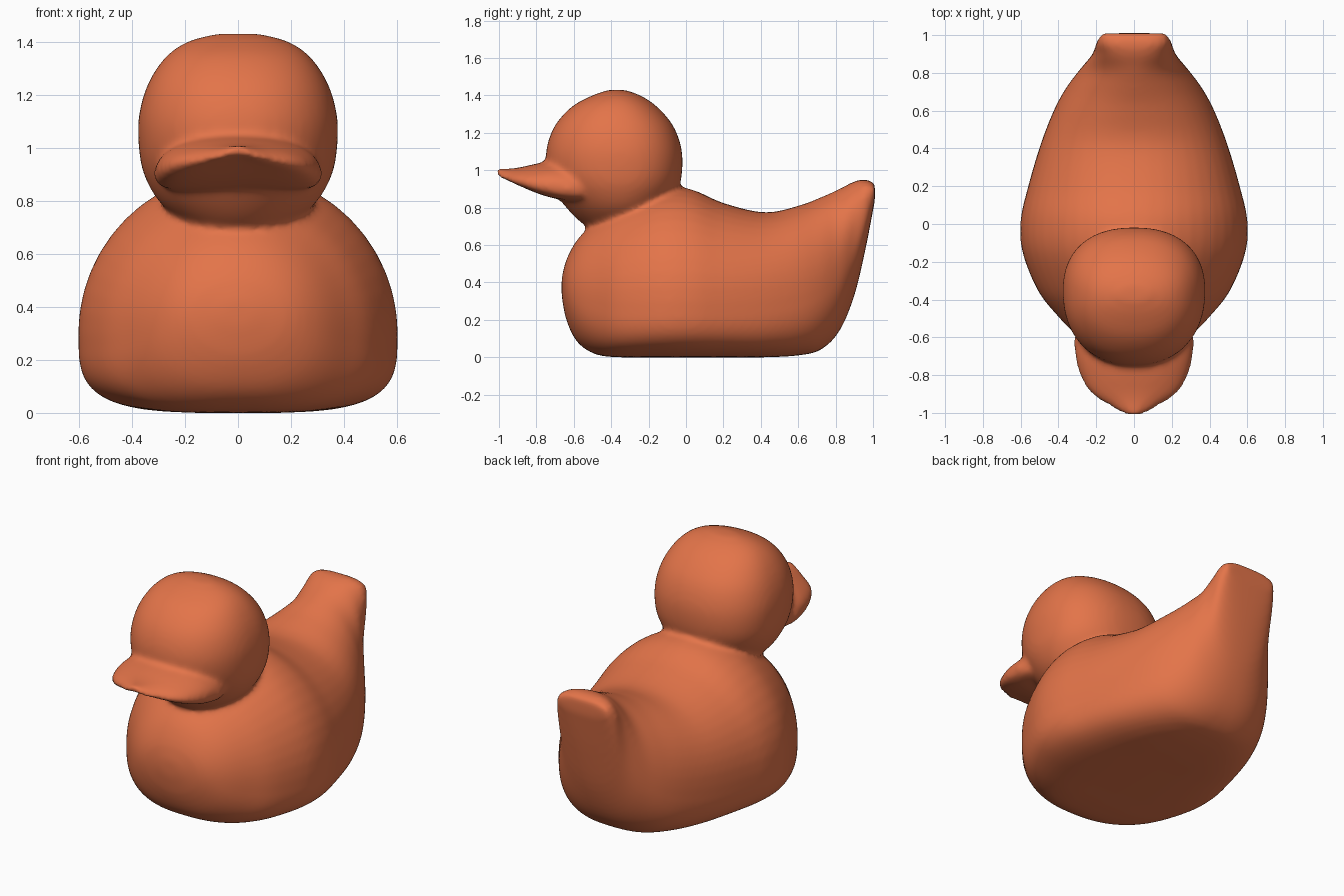
import bpy
import bmesh
from math import cos, sin, pi, copysign

old = bpy.data.objects.get("Cube")
if old:
    bpy.data.objects.remove(old, do_unlink=True)

SIDES = 48
STEPS = 5

paint = bpy.data.materials.new("warm orange")
paint.use_nodes = True
colour = (0.77, 0.175, 0.067, 1)
paint.diffuse_color = colour
shader = next(n for n in paint.node_tree.nodes if n.type == "BSDF_PRINCIPLED")
shader.inputs["Base Color"].default_value = colour


def refine(rows):
    """Pass a smooth curve through the key sections."""
    padded = [rows[0]] + rows + [rows[-1]]
    result = []
    for i in range(len(rows) - 1):
        for step in range(STEPS):
            t = step / STEPS
            result.append([
                b + t / 2 * (c - a + t * (2 * a - 5 * b + 4 * c - d
                                          + t * (3 * (b - c) + d - a)))
                for a, b, c, d in zip(*padded[i:i + 4])])
    return result + [list(rows[-1])]


def power(value, exponent):
    return copysign(abs(value) ** (2 / exponent), value)


def loft(name, rows, upright=False, droop=0):
    """Rows: station, low, middle, high, half width, low and high squareness."""
    bm = bmesh.new()
    rings = []
    for station, low, mid, high, width, n_low, n_high in refine(rows):
        ring = []
        for k in range(SIDES):
            angle = 2 * pi * k / SIDES
            n = n_high if sin(angle) >= 0 else n_low
            x = width * power(cos(angle), n)
            reach = high - mid if sin(angle) >= 0 else mid - low
            h = mid + reach * power(sin(angle), n)
            h -= droop * (x / width) ** 2
            ring.append(bm.verts.new((x, h, station) if upright
                                     else (x, station, h)))
        rings.append(ring)
    for first, second in zip(rings, rings[1:]):
        for k in range(SIDES):
            j = (k + 1) % SIDES
            bm.faces.new((first[k], first[j], second[j], second[k]))
    bm.faces.new(rings[0])
    bm.faces.new(rings[-1])
    bmesh.ops.recalc_face_normals(bm, faces=bm.faces)
    mesh = bpy.data.meshes.new(name)
    bm.to_mesh(mesh)
    bm.free()
    mesh.materials.append(paint)
    obj = bpy.data.objects.new(name, mesh)
    bpy.context.collection.objects.link(obj)
    return obj


# Flat-bottomed body, swept from breast to raised tail
body = loft("body", [
    (-.665, .33, .37, .42, .06, 2, 2),
    (-.64, .2, .36, .52, .2, 2, 2),
    (-.58, .08, .33, .63, .31, 2.4, 2),
    (-.48, .015, .31, .73, .41, 3, 2),
    (-.35, 0, .3, .82, .51, 3.5, 2),
    (-.15, 0, .3, .9, .59, 3.6, 2),
    (.02, 0, .3, .9, .6, 3.6, 2),
    (.2, 0, .3, .825, .56, 3.6, 2.1),
    (.42, 0, .31, .775, .495, 3.5, 2.2),
    (.6, .01, .34, .81, .425, 3.2, 2.1),
    (.72, .04, .38, .855, .36, 2.8, 2),
    (.82, .14, .45, .9, .285, 2.4, 2.1),
    (.9, .33, .62, .94, .22, 2.2, 2.8),
    (.96, .58, .78, .95, .2, 2.2, 3.4),
    (1.01, .84, .89, .93, .17, 2.5, 3),
])

# Round head, stacked upwards from inside the neck
head = loft("head", [
    (.66, -.46, -.35, -.22, .13, 2, 2),
    (.72, -.56, -.35, -.16, .21, 2, 2),
    (.8, -.64, -.35, -.09, .3, 2, 2),
    (.9, -.71, -.35, -.04, .355, 2.1, 2.2),
    (1, -.745, -.35, -.02, .374, 2.2, 2.3),
    (1.12, -.745, -.36, -.025, .374, 2.2, 2.3),
    (1.24, -.7, -.37, -.07, .34, 2.2, 2.3),
    (1.34, -.61, -.37, -.155, .275, 2.2, 2.2),
    (1.4, -.5, -.37, -.245, .19, 2.1, 2.1),
    (1.43, -.41, -.37, -.33, .08, 2, 2),
], upright=True)

# Broad bill, flaring at the cheeks and narrowing to a thin lifted tip
bill = loft("bill", [
    (-.46, .86, .91, .98, .2, 2, 2),
    (-.53, .84, .92, 1.01, .285, 2.4, 2.4),
    (-.6, .84, .925, 1.03, .315, 2.6, 2.6),
    (-.7, .85, .94, 1.05, .31, 2.6, 2.4),
    (-.8, .88, .95, 1.035, .285, 2.4, 2.4),
    (-.89, .92, .965, 1.015, .235, 2.2, 2.4),
    (-.95, .95, .978, 1.008, .155, 2, 2.2),
    (-1.015, .98, .995, 1.01, .045, 2, 2),
], droop=.03)

# Fuse the parts into one softly blended skin
bpy.ops.object.select_all(action="DESELECT")
for part in (body, head, bill):
    part.select_set(True)
bpy.context.view_layer.objects.active = body
bpy.ops.object.join()
body.name = "bath_duck"

skin = body.modifiers.new("skin", "REMESH")
skin.mode = "VOXEL"
skin.voxel_size = .015
skin.use_smooth_shade = True
blend = body.modifiers.new("blend", "SMOOTH")
blend.factor = .5
blend.iterations = 12
